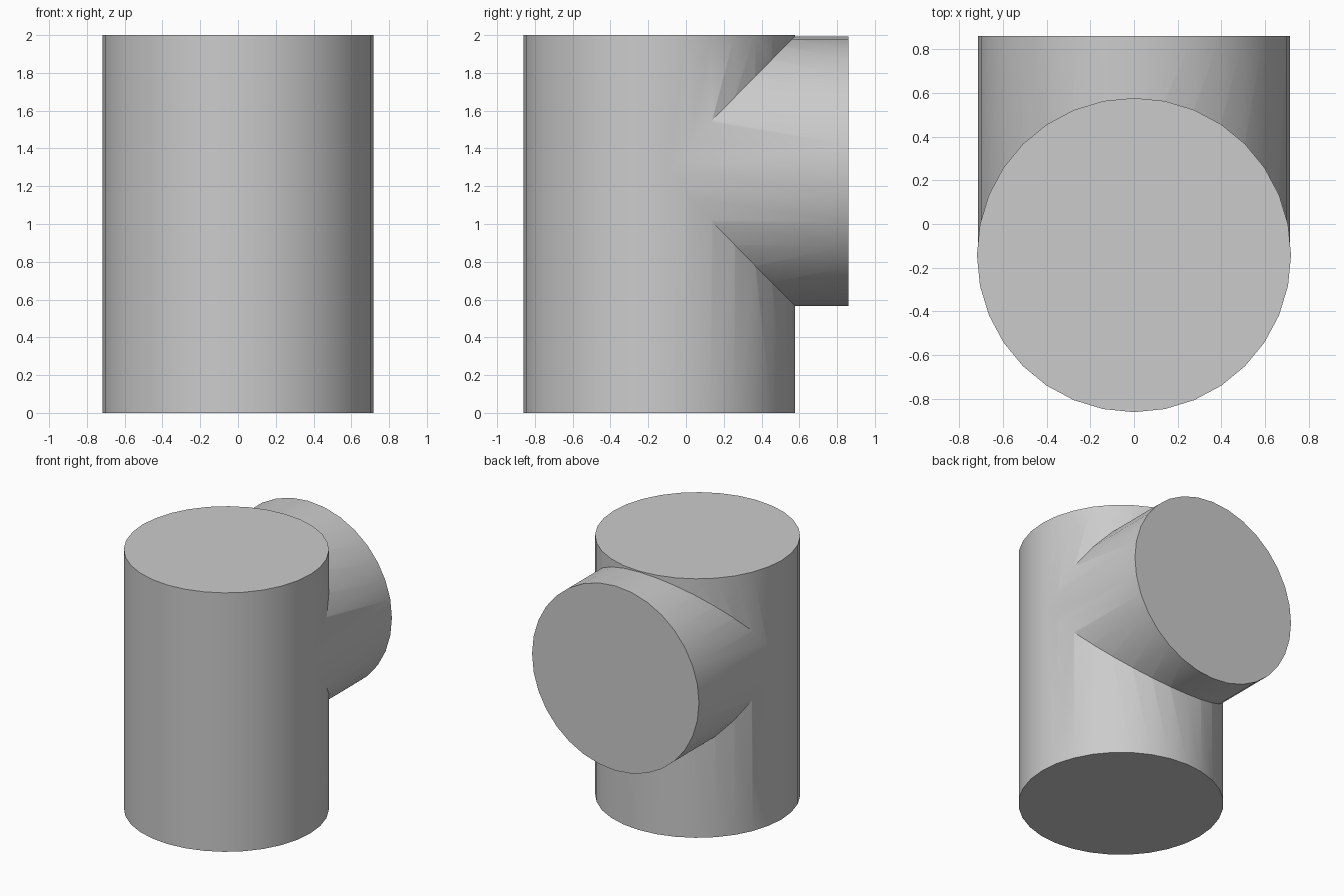
import bpy
import math

cube = bpy.data.objects.get("Cube")
if cube:
    bpy.data.objects.remove(cube, do_unlink=True)

RADIUS = 0.718
AXIS_Y = -0.142   # upright pipe axis
BRANCH_Z = 1.28   # branch pipe axis
BACK_Y = 0.86

grey = bpy.data.materials.new("plain grey")
grey.use_nodes = True
colour = (0.6, 0.6, 0.6, 1)
grey.diffuse_color = colour
grey.node_tree.nodes["Principled BSDF"].inputs["Base Color"].default_value = colour


def cylinder(name, radius, depth, location, rotation=(0, 0, 0)):
    bpy.ops.mesh.primitive_cylinder_add(vertices=32, radius=radius, depth=depth,
                                        location=location, rotation=rotation)
    obj = bpy.context.object
    obj.name = name
    obj.data.materials.append(grey)
    return obj


# Side branch, running from the upright axis out to the back
length = BACK_Y - AXIS_Y
branch = cylinder("branch_pipe", RADIUS - 0.005, length,
                  (0, AXIS_Y + length / 2, BRANCH_Z), (math.pi / 2, 0, 0))

# Upright pipe
body = cylinder("tee_body", RADIUS, 2, (0, AXIS_Y, 1))

# Fuse both into one solid
union = body.modifiers.new("join branch", 'BOOLEAN')
union.operation = 'UNION'
union.solver = 'EXACT'
union.object = branch
bpy.ops.object.modifier_apply(modifier=union.name)
bpy.data.objects.remove(branch, do_unlink=True)

# Round walls with crisp rims
bpy.ops.object.shade_smooth_by_angle(angle=math.radians(30))
